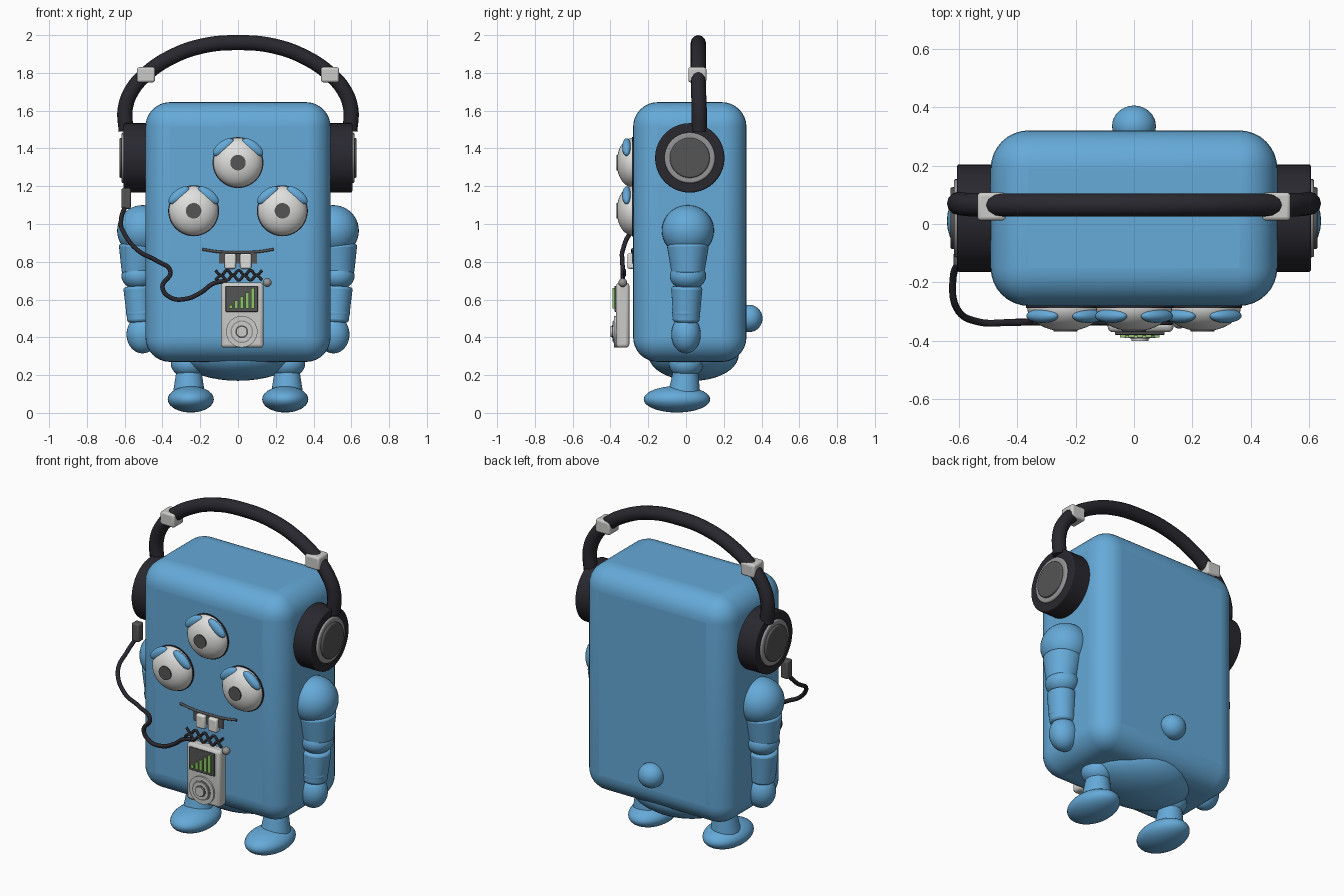
import bpy
from math import radians, pi
from mathutils import Vector

cube = bpy.data.objects.get("Cube")
if cube:
    bpy.data.objects.remove(cube, do_unlink=True)


def material(name, r, g, b):
    m = bpy.data.materials.new(name)
    m.use_nodes = True
    m.diffuse_color = (r, g, b, 1)
    m.node_tree.nodes["Principled BSDF"].inputs["Base Color"].default_value = (r, g, b, 1)
    return m


BLUE = material("sky_blue", 0.13, 0.40, 0.69)
BLACK = material("soft_black", 0.022, 0.021, 0.028)
WHITE = material("white", 0.74, 0.74, 0.73)
LIGHT = material("light_grey", 0.6, 0.6, 0.59)
MID = material("mid_grey", 0.3, 0.3, 0.3)
DARK = material("dark_grey", 0.09, 0.09, 0.093)
GREEN = material("lime_green", 0.27, 0.58, 0.13)


def finish(name, mat, angle=40):
    ob = bpy.context.object
    ob.name = name
    ob.data.materials.clear()
    ob.data.materials.append(mat)
    bpy.ops.object.shade_smooth_by_angle(angle=radians(angle))
    return ob


def ball(name, mat, loc, radii, tilt=0.0):
    bpy.ops.mesh.primitive_uv_sphere_add(segments=32, ring_count=20, radius=1,
                                         location=loc, rotation=(0, tilt, 0))
    bpy.context.object.scale = radii
    bpy.ops.object.transform_apply(location=False, rotation=False, scale=True)
    return finish(name, mat)


def cone(name, mat, a, ra, b, rb, bevel=0.0):
    """Tapered round segment from point a to point b."""
    a, b = Vector(a), Vector(b)
    rot = (b - a).to_track_quat('Z', 'Y').to_euler()
    bpy.ops.mesh.primitive_cone_add(vertices=40, radius1=ra, radius2=rb, depth=(b - a).length,
                                    location=(a + b) / 2, rotation=rot)
    ob = finish(name, mat)
    if bevel:
        add_bevel(ob, bevel, 3)
    return ob


def add_bevel(ob, width, segments):
    mod = ob.modifiers.new("rounded_edges", 'BEVEL')
    mod.width = width
    mod.segments = segments
    mod.limit_method = 'ANGLE'


def box(name, mat, x, y, z, bevel=0.0, segments=3):
    """Box given by its (min, max) range on each axis."""
    bpy.ops.mesh.primitive_cube_add(size=1, location=[sum(r) / 2 for r in (x, y, z)])
    bpy.context.object.scale = [r[1] - r[0] for r in (x, y, z)]
    bpy.ops.object.transform_apply(location=False, rotation=False, scale=True)
    ob = finish(name, mat)
    if bevel:
        add_bevel(ob, bevel, segments)
    return ob


def tube(name, mat, points, radius):
    """Smooth tube through the points."""
    data = bpy.data.curves.new(name, 'CURVE')
    data.dimensions = '3D'
    data.bevel_depth = radius
    data.bevel_resolution = 4
    data.use_fill_caps = True
    spline = data.splines.new('BEZIER')
    spline.bezier_points.add(len(points) - 1)
    for bp, p in zip(spline.bezier_points, points):
        bp.co = p
        bp.handle_left_type = bp.handle_right_type = 'AUTO'
    ob = bpy.data.objects.new(name, data)
    bpy.context.collection.objects.link(ob)
    bpy.ops.object.select_all(action='DESELECT')
    ob.select_set(True)
    bpy.context.view_layer.objects.active = ob
    bpy.ops.object.convert(target='MESH')
    return finish(name, mat)


# Body, rounded underside and tail
box("body", BLUE, (-0.49, 0.49), (-0.28, 0.32), (0.27, 1.645), 0.13, 8)
ball("belly", BLUE, (0, 0.04, 0.31), (0.32, 0.24, 0.14))
ball("tail", BLUE, (0, 0.335, 0.5), (0.075, 0.07, 0.072))

# Limbs and headphone cups on both sides
for s, side in ((1, "left"), (-1, "right")):
    ball(side + "_shoulder", BLUE, (s * 0.505, 0.01, 0.965), (0.135, 0.138, 0.135))
    cone(side + "_upper_arm", BLUE, (s * 0.52, 0.01, 0.89), 0.112, (s * 0.53, 0.01, 0.73), 0.085, 0.015)
    ball(side + "_elbow", BLUE, (s * 0.525, 0.01, 0.725), (0.092, 0.096, 0.075))
    cone(side + "_forearm", BLUE, (s * 0.525, 0.005, 0.67), 0.083, (s * 0.515, 0, 0.48), 0.07, 0.015)
    ball(side + "_wrist", BLUE, (s * 0.515, 0, 0.53), (0.078, 0.073, 0.05))
    ball(side + "_hand", BLUE, (s * 0.505, 0, 0.415), (0.085, 0.078, 0.1))

    ball(side + "_hip", BLUE, (s * 0.26, 0, 0.26), (0.095, 0.09, 0.075))
    cone(side + "_leg", BLUE, (s * 0.26, 0, 0.23), 0.065, (s * 0.26, -0.01, 0.1), 0.085)
    ball(side + "_foot", BLUE, (s * 0.25, -0.048, 0.072), (0.122, 0.176, 0.07))

    for part, mat, x0, x1, r in (("ear_cup", BLACK, 0.48, 0.605, 0.184),
                                 ("ear_ring", MID, 0.59, 0.616, 0.134),
                                 ("ear_disc", DARK, 0.6, 0.628, 0.106)):
        cone(side + "_" + part, mat, (s * x0, 0.02, 1.35), r, (s * x1, 0.02, 1.35), r, 0.008)
    clip = box(side + "_band_clip", LIGHT, (s * 0.487 - 0.048, s * 0.487 + 0.048),
               (0.012, 0.108), (1.75, 1.83), 0.012)

# Headband arch
half = [(0.592, 0.07, 1.49), (0.597, 0.07, 1.61), (0.56, 0.066, 1.71), (0.485, 0.065, 1.795),
        (0.36, 0.065, 1.88), (0.19, 0.065, 1.942)]
tube("headband", BLACK, [(-x, y, z) for x, y, z in half] + [(0, 0.065, 1.96)] + half[::-1], 0.04)

# Three eyes with a pair of lids each
for name, ex, ez in (("top", 0, 1.325), ("left", 0.235, 1.07), ("right", -0.235, 1.07)):
    cone(name + "_eye_socket", BLACK, (ex, -0.27, ez), 0.135, (ex, -0.287, ez), 0.135)
    ball(name + "_eyeball", WHITE, (ex, -0.283, ez), (0.131, 0.084, 0.131))
    cone(name + "_pupil", DARK, (ex, -0.35, ez), 0.041, (ex, -0.368, ez), 0.041)
    for s in (1, -1):
        ball(name + "_eyelid", BLUE, (ex + s * 0.078, -0.314, ez + 0.082), (0.066, 0.024, 0.03),
             s * radians(38))

# Mouth and teeth
tube("mouth_line", DARK, [(-0.19, -0.283, 0.866), (-0.1, -0.283, 0.853), (0, -0.283, 0.85),
                          (0.1, -0.283, 0.853), (0.19, -0.283, 0.866)], 0.007)
box("mouth_gap", DARK, (-0.1, 0.1), (-0.287, -0.27), (0.79, 0.85))
for s in (1, -1):
    box("tooth", WHITE, (s * 0.041 - 0.03, s * 0.041 + 0.03), (-0.31, -0.27), (0.763, 0.845), 0.01)

# Music player with screen, level bars and dial
box("player_case", LIGHT, (-0.09, 0.135), (-0.37, -0.3), (0.345, 0.69), 0.018)
box("player_screen", DARK, (-0.065, 0.105), (-0.379, -0.365), (0.535, 0.672), 0.004)
for i in range(5):
    x = -0.048 + i * 0.029
    box("level_bar", GREEN, (x, x + 0.02), (-0.388, -0.375), (0.553, 0.572 + i * 0.022))
for name, mat, r, y in (("dial_base", LIGHT, 0.083, -0.38), ("dial_groove", MID, 0.06, -0.383),
                        ("dial_ring", LIGHT, 0.053, -0.39), ("dial_gap", DARK, 0.034, -0.392),
                        ("dial_button", LIGHT, 0.029, -0.4)):
    cone(name, mat, (0.02, -0.36, 0.43), r, (0.02, y, 0.43), r)
ball("player_knob", MID, (0.155, -0.335, 0.69), (0.023, 0.023, 0.023))

# Cable from the headphone plug to the player, with a crinkled loop on top
box("cable_plug", DARK, (-0.617, -0.567), (-0.145, -0.095), (1.08, 1.19), 0.01)
tube("cable", BLACK, [(-0.595, -0.12, 1.1), (-0.618, -0.18, 1.03), (-0.605, -0.29, 0.955),
                      (-0.53, -0.335, 0.86), (-0.43, -0.337, 0.805), (-0.358, -0.335, 0.75),
                      (-0.4, -0.335, 0.665), (-0.36, -0.335, 0.612), (-0.28, -0.335, 0.603),
                      (-0.2, -0.335, 0.635), (-0.13, -0.335, 0.685), (-0.06, -0.335, 0.7)], 0.012)
for y, z, flip in ((-0.325, 0.742, 1), (-0.338, 0.715, -1)):
    tube("cable_crinkle", BLACK, [(-0.12 + i * 0.031, y, z + flip * 0.012 * (-1) ** i)
                                  for i in range(9)], 0.008)
